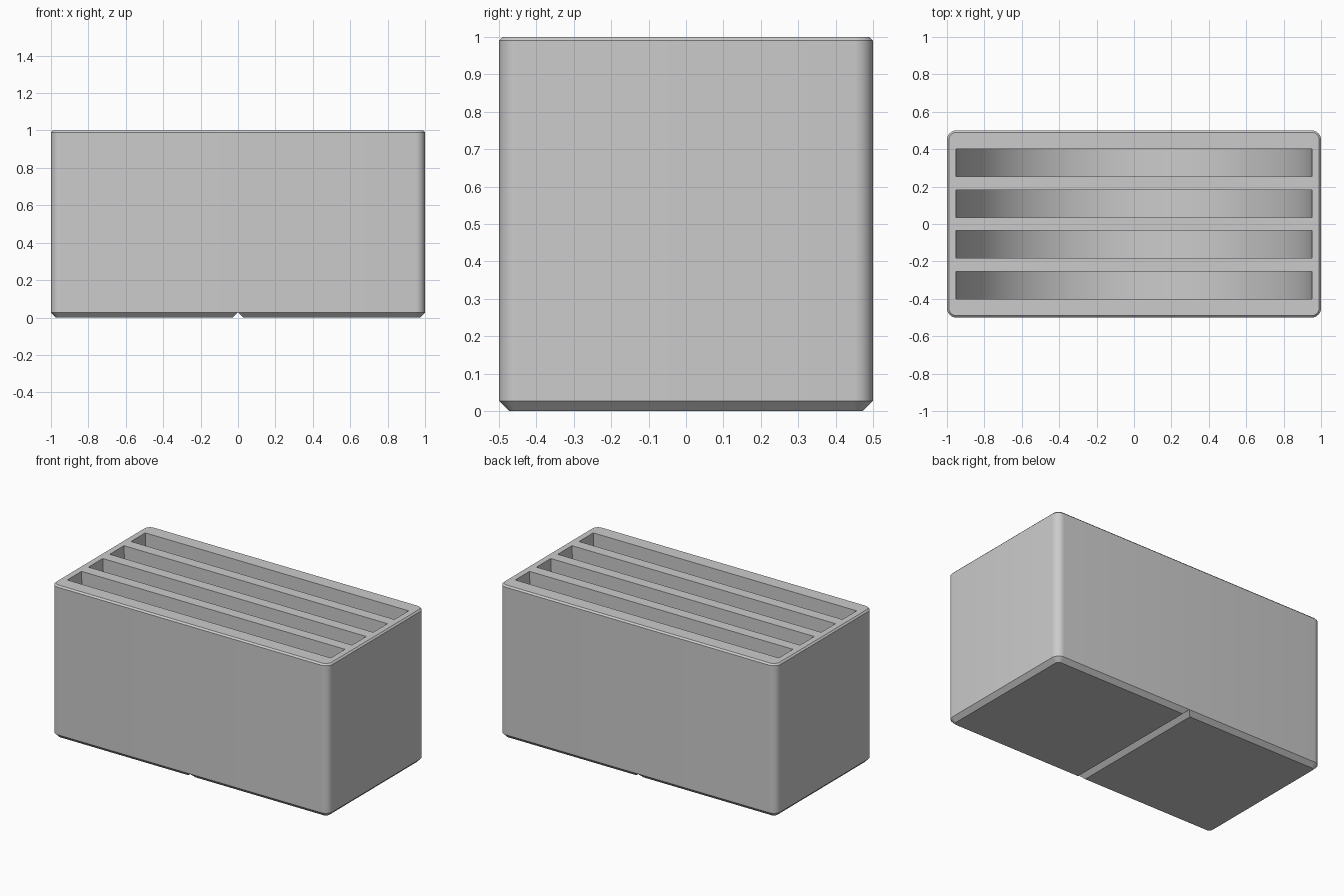
import bpy, bmesh, math

if "Cube" in bpy.data.objects:
    bpy.data.objects.remove(bpy.data.objects["Cube"])

grey = bpy.data.materials.new("light_grey")
grey.diffuse_color = (0.6, 0.6, 0.6, 1)
grey.use_nodes = True
grey.node_tree.nodes["Principled BSDF"].inputs["Base Color"].default_value = grey.diffuse_color


def make_object(name, bm):
    bmesh.ops.recalc_face_normals(bm, faces=bm.faces)
    mesh = bpy.data.meshes.new(name)
    bm.to_mesh(mesh)
    bm.free()
    mesh.materials.append(grey)
    obj = bpy.data.objects.new(name, mesh)
    bpy.context.collection.objects.link(obj)
    return obj


def rounded_ring(bm, inset, z, radius=0.05, steps=8):
    """Rounded rectangle of the block outline, pulled in by inset."""
    ring = []
    for i, (sx, sy) in enumerate([(1, 1), (-1, 1), (-1, -1), (1, -1)]):
        for k in range(steps + 1):
            a = math.pi / 2 * (i + k / steps)
            ring.append(bm.verts.new((sx * (1 - radius) + (radius - inset) * math.cos(a),
                                      sy * (0.5 - radius) + (radius - inset) * math.sin(a), z)))
    return ring


def prism(name, points, axis_lo, axis_hi):
    """Extrude an x-z profile along y."""
    bm = bmesh.new()
    face = bm.faces.new([bm.verts.new((x, axis_lo, z)) for x, z in points])
    out = bmesh.ops.extrude_face_region(bm, geom=[face])
    verts = [g for g in out["geom"] if isinstance(g, bmesh.types.BMVert)]
    bmesh.ops.translate(bm, verts=verts, vec=(0, axis_hi - axis_lo, 0))
    return make_object(name, bm)


# Block with rounded corners, chamfered foot and thin top chamfer
bm = bmesh.new()
rings = [rounded_ring(bm, i, z) for i, z in
         [(0.027, 0), (0, 0.027), (0, 0.99), (0.01, 1)]]
n = len(rings[0])
for low, high in zip(rings, rings[1:]):
    for i in range(n):
        j = (i + 1) % n
        bm.faces.new((low[i], low[j], high[j], high[i]))
bm.faces.new(rings[0])
bm.faces.new(rings[-1])
block = make_object("slotted_block", bm)

# Four half-disc slots
R, WIDTH, PITCH, SEG = 0.951, 0.147, 0.219, 64
arc = [(-R * math.cos(math.pi * k / SEG), 1 - R * math.sin(math.pi * k / SEG))
       for k in range(SEG + 1)]
profile = arc + [(R, 1.1), (-R, 1.1)]
cutters = []
for k in range(4):
    y = (k - 1.5) * PITCH
    cutters.append(prism("slot_cutter", profile, y - WIDTH / 2, y + WIDTH / 2))

# V groove dividing the underside into two feet
cutters.append(prism("groove_cutter", [(0, 0.027), (0.127, -0.1), (-0.127, -0.1)], -0.7, 0.7))

bpy.context.view_layer.objects.active = block
for cutter in cutters:
    mod = block.modifiers.new("cut", 'BOOLEAN')
    mod.operation = 'DIFFERENCE'
    mod.solver = 'EXACT'
    mod.object = cutter
    bpy.ops.object.modifier_apply(modifier=mod.name)
    bpy.data.objects.remove(cutter)

bpy.ops.object.select_all(action='DESELECT')
block.select_set(True)
bpy.ops.object.shade_smooth_by_angle(angle=math.radians(30))
